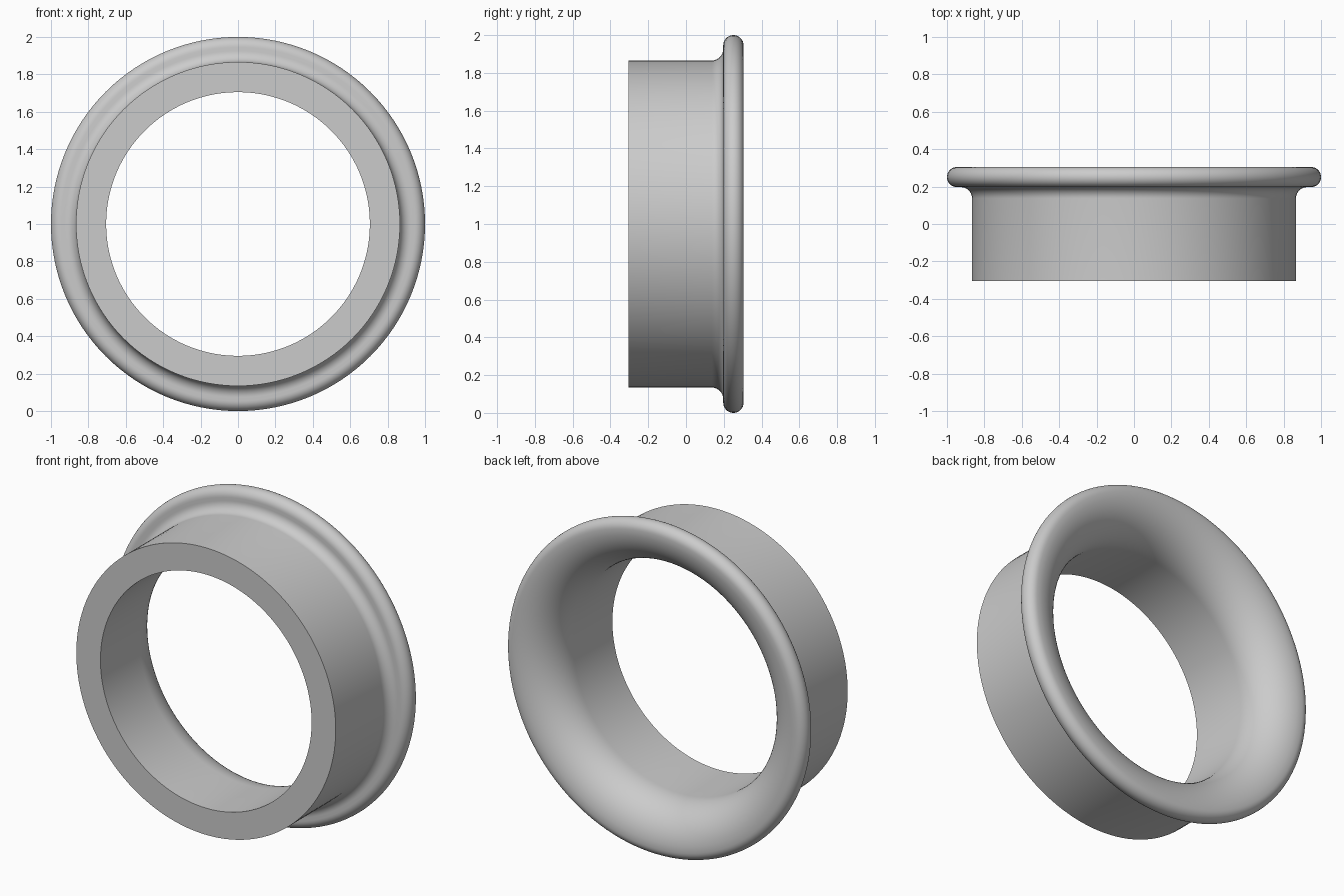
import bpy, bmesh
from math import sin, cos, pi, radians
from mathutils import Vector

cube = bpy.data.objects.get("Cube")
if cube:
    bpy.data.objects.remove(cube, do_unlink=True)

SEGMENTS = 128
CENTRE = Vector((0, 0, 1))


def arc(r, y, size, start, end, steps):
    """Points of a circular arc in the radius / depth plane, angles in degrees."""
    angles = [radians(start + (end - start) * i / steps) for i in range(steps + 1)]
    return [(r + size * cos(a), y + size * sin(a)) for a in angles]


# Closed cross-section: straight sleeve, fillet, rounded lip, flared mouth
profile = [(0.705, -0.305), (0.866, -0.305)]
profile += arc(0.926, 0.137, 0.06, 180, 90, 10)
profile += arc(0.946, 0.251, 0.054, -90, 90, 16)
profile += arc(0.946, 0.065, 0.241, 90, 180, 20)[1:]

# Revolve the section around the front-to-back axis
bm = bmesh.new()
verts = [bm.verts.new((r, y, CENTRE.z)) for r, y in profile]
edges = [bm.edges.new((v, verts[(i + 1) % len(verts)])) for i, v in enumerate(verts)]
bmesh.ops.spin(bm, geom=verts + edges, cent=CENTRE, axis=(0, 1, 0),
               angle=2 * pi, steps=SEGMENTS, use_merge=True)
bmesh.ops.remove_doubles(bm, verts=bm.verts, dist=0.0001)
bmesh.ops.recalc_face_normals(bm, faces=bm.faces)
mesh = bpy.data.meshes.new("flared_ring")
bm.to_mesh(mesh)
bm.free()

ring = bpy.data.objects.new("flared_ring", mesh)
bpy.context.collection.objects.link(ring)

# Plain grey finish
grey = bpy.data.materials.new("plain_grey")
grey.use_nodes = True
colour = (0.6, 0.6, 0.6, 1)
grey.diffuse_color = colour
grey.node_tree.nodes["Principled BSDF"].inputs["Base Color"].default_value = colour
mesh.materials.append(grey)

# Smooth curves with crisp sleeve rims
bpy.ops.object.select_all(action="DESELECT")
ring.select_set(True)
bpy.context.view_layer.objects.active = ring
bpy.ops.object.shade_smooth_by_angle(angle=radians(30))
